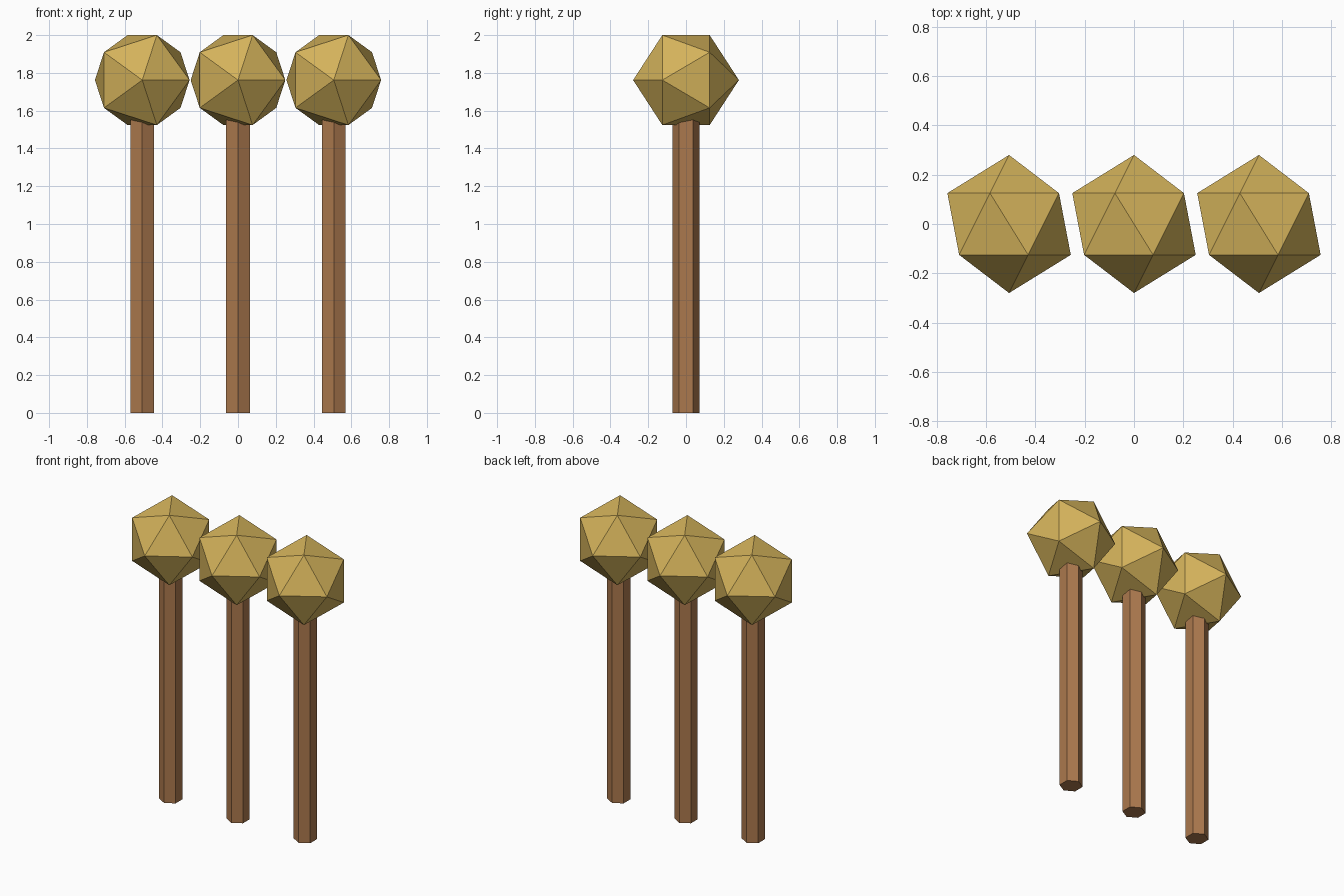
import bpy
from math import radians

cube = bpy.data.objects.get("Cube")
if cube:
    bpy.data.objects.remove(cube, do_unlink=True)

SPACING = 0.507
BALL_Z, BALL_R = 1.762, 0.28
POST_TOP, POST_R = 1.62, 0.072


def material(name, rgb):
    mat = bpy.data.materials.new(name)
    mat.use_nodes = True
    color = (*rgb, 1.0)
    mat.diffuse_color = color
    mat.node_tree.nodes["Principled BSDF"].inputs["Base Color"].default_value = color
    return mat


def finish(name, mat):
    obj = bpy.context.object
    obj.name = name
    obj.data.materials.append(mat)
    bpy.ops.object.transform_apply(location=False, rotation=True, scale=True)
    bpy.ops.object.shade_flat()


gold = material("gold", (0.66, 0.45, 0.105))
wood = material("brown wood", (0.41, 0.19, 0.075))

for side, x in (("right", -SPACING), ("middle", 0), ("left", SPACING)):
    # Six-sided post, its top sunk into the ball
    bpy.ops.mesh.primitive_cylinder_add(vertices=6, radius=POST_R, depth=POST_TOP,
                                        location=(x, 0, POST_TOP / 2))
    finish(side + "_post", wood)

    # Twenty-faced ball with its poles pointing front and back
    bpy.ops.mesh.primitive_ico_sphere_add(subdivisions=1, radius=BALL_R,
                                          location=(x, 0, BALL_Z),
                                          rotation=(radians(90), 0, 0))
    finish(side + "_ball", gold)
